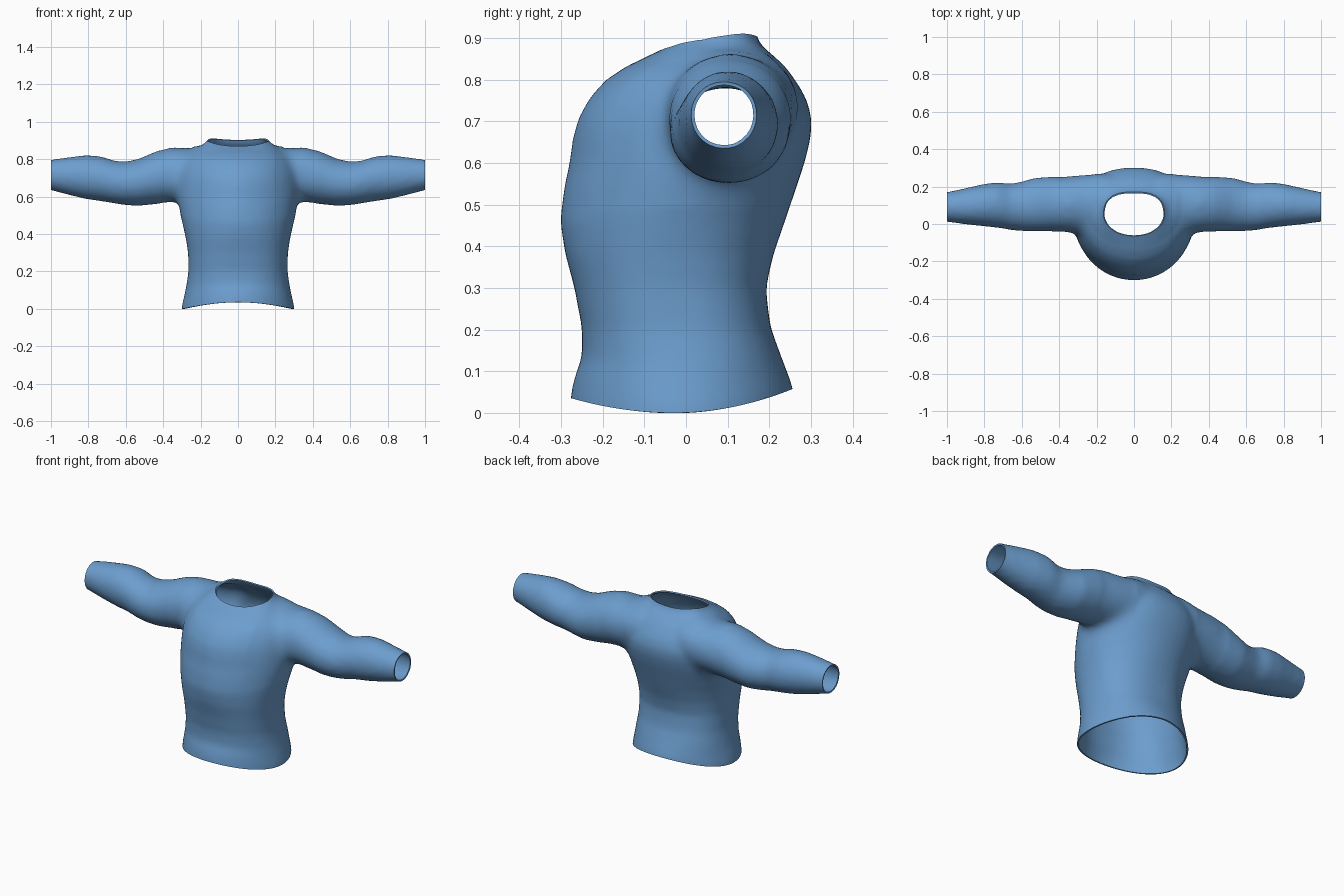
import bpy, bmesh, math
from mathutils import Vector

if "Cube" in bpy.data.objects:
    bpy.data.objects.remove(bpy.data.objects["Cube"])

blue = bpy.data.materials.new("knit_blue")
blue.diffuse_color = (0.15, 0.34, 0.62, 1)
blue.use_nodes = True
blue.node_tree.nodes["Principled BSDF"].inputs["Base Color"].default_value = blue.diffuse_color

# Torso rings: height, half width, front y, back y, front roundness, back roundness
TORSO = [
    (-0.06, 0.305, -0.28, 0.262, 1.95, 1.95), (0.01, 0.302, -0.277, 0.256, 1.95, 1.95),
    (0.06, 0.29, -0.268, 0.243, 2.05, 2.05), (0.12, 0.277, -0.25, 0.226, 2.2, 2.2),
    (0.20, 0.265, -0.25, 0.203, 2.3, 2.35), (0.30, 0.267, -0.268, 0.192, 2.25, 2.35),
    (0.38, 0.28, -0.29, 0.21, 2.1, 2.2), (0.46, 0.298, -0.303, 0.238, 1.95, 2.1),
    (0.54, 0.318, -0.293, 0.265, 1.88, 2.1), (0.60, 0.325, -0.28, 0.285, 1.85, 2.15),
    (0.66, 0.325, -0.272, 0.30, 1.85, 2.2), (0.71, 0.32, -0.258, 0.303, 1.87, 2.2),
    (0.76, 0.305, -0.229, 0.287, 1.9, 2.2), (0.80, 0.285, -0.192, 0.262, 1.95, 2.2),
    (0.83, 0.26, -0.147, 0.24, 2.0, 2.2), (0.86, 0.21, -0.085, 0.208, 2.1, 2.3),
    (0.885, 0.16, -0.033, 0.175, 2.2, 2.6), (0.97, 0.125, -0.02, 0.155, 2.2, 2.8),
]
# Sleeve rings: x, bottom z, top z, front y, back y
SLEEVE = [
    (0.06, 0.64, 0.87, 0.02, 0.25), (0.15, 0.62, 0.87, -0.005, 0.265), (0.22, 0.60, 0.862, -0.03, 0.268),
    (0.30, 0.578, 0.86, -0.045, 0.26),
    (0.36, 0.57, 0.866, -0.045, 0.254), (0.45, 0.561, 0.835, -0.037, 0.25), (0.53, 0.552, 0.80, -0.038, 0.245),
    (0.60, 0.556, 0.785, -0.036, 0.225), (0.66, 0.565, 0.789, -0.03, 0.213), (0.73, 0.577, 0.813, -0.018, 0.222),
    (0.81, 0.588, 0.82, -0.01, 0.211), (0.90, 0.609, 0.81, 0.0, 0.19), (1.00, 0.636, 0.795, 0.013, 0.169),
    (1.08, 0.65, 0.785, 0.02, 0.16),
]
SIDES = 48


def loft(bm, rings):
    """Closed tube through equally divided rings, capped at both ends."""
    loops = [[bm.verts.new(p) for p in ring] for ring in rings]
    for a, b in zip(loops, loops[1:]):
        for i in range(SIDES):
            j = (i + 1) % SIDES
            bm.faces.new((a[i], a[j], b[j], b[i]))
    bm.faces.new(loops[0])
    bm.faces.new(loops[-1])


def oval(front, back):
    for i in range(SIDES):
        t = 2 * math.pi * i / SIDES
        c, s = math.cos(t), math.sin(t)
        power = back if s > 0 else front
        yield (math.copysign(abs(c) ** (2 / power), c), math.copysign(abs(s) ** (2 / power), s))


def solid(name, rings):
    bm = bmesh.new()
    loft(bm, rings)
    bmesh.ops.recalc_face_normals(bm, faces=bm.faces)
    me = bpy.data.meshes.new(name)
    bm.to_mesh(me)
    bm.free()
    ob = bpy.data.objects.new(name, me)
    bpy.context.collection.objects.link(ob)
    return ob


def apply(ob, kind, **settings):
    mod = ob.modifiers.new(kind.title(), kind)
    for key, value in settings.items():
        setattr(mod, key, value)
    bpy.context.view_layer.objects.active = ob
    bpy.ops.object.modifier_apply(modifier=mod.name)


# Solid body and sleeves
sweater = solid("sweater", [
    [(c * w, (f + b) / 2 + s * (b - f) / 2, z) for c, s in oval(pf, pb)] for z, w, f, b, pf, pb in TORSO])

for side in (-1, 1):
    sleeve = solid("sleeve", [
        [(side * x, (f + b) / 2 + c * ((b - f) / 2 + 0.002), (lo + hi) / 2 + s * ((hi - lo) / 2 + 0.002))
         for c, s in oval(2.0, 2.0)] for x, lo, hi, f, b in SLEEVE])
    apply(sweater, 'BOOLEAN', operation='UNION', solver='EXACT', object=sleeve)
    bpy.data.objects.remove(sleeve)

# Blend the shoulders into one soft surface
apply(sweater, 'REMESH', mode='VOXEL', voxel_size=0.016)
apply(sweater, 'SMOOTH', factor=0.5, iterations=8)

bm = bmesh.new()
bm.from_mesh(sweater.data)
armholes = [v for v in bm.verts if 0.2 < abs(v.co.x) < 0.42 and v.co.z > 0.5]
for _ in range(18):
    bmesh.ops.smooth_vert(bm, verts=armholes, factor=0.5,
                          use_axis_x=True, use_axis_y=True, use_axis_z=True)

# Open the hem, cuffs and neck
neck_normal = Vector((0, -0.03, 0.215)).normalized()
for point, normal in (((0, 0, 0), (0, 0, -1)), ((1, 0, 0), (1, 0, 0)),
                      ((-1, 0, 0), (-1, 0, 0)), ((0, -0.05, 0.872), neck_normal)):
    bmesh.ops.bisect_plane(bm, geom=bm.verts[:] + bm.edges[:] + bm.faces[:], dist=1e-5,
                           plane_co=point, plane_no=normal, clear_outer=True)
bmesh.ops.remove_doubles(bm, verts=bm.verts, dist=0.002)

# Curve the hem up at front and back, lift the collar at the sides
for v in bm.verts:
    x, y, z = v.co
    if z < 0.25:
        d = y + 0.03
        rise = 0.035 * (d / 0.245) ** 2 if d < 0 else 0.055 * (d / 0.28) ** 2
        v.co.z += rise * (1 - z / 0.25)
    elif z > 0.84 and abs(x) < 0.24:
        v.co.z += 0.014 * min(1, (x / 0.14) ** 2) * min(1, (z - 0.84) / 0.05)
for f in bm.faces:
    f.smooth = True
bm.to_mesh(sweater.data)
bm.free()

# Thin cloth wall
apply(sweater, 'SOLIDIFY', thickness=0.008, offset=-1)
sweater.data.materials.clear()
sweater.data.materials.append(blue)
bpy.ops.object.select_all(action='DESELECT')
sweater.select_set(True)
bpy.context.view_layer.objects.active = sweater
bpy.ops.object.shade_smooth_by_angle(angle=math.radians(45))
